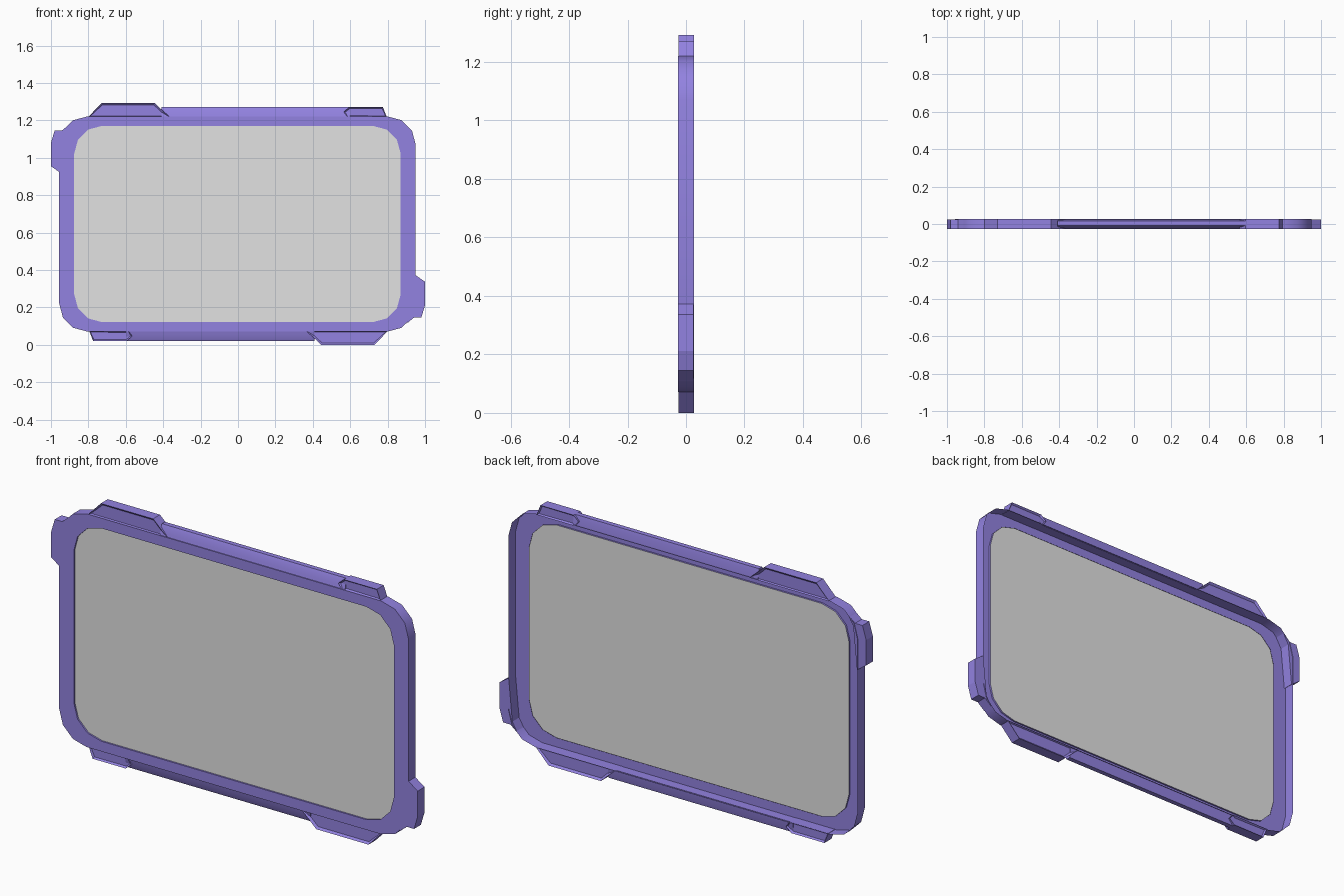
import bpy, bmesh, math
from mathutils import Matrix

cube = bpy.data.objects.get("Cube")
if cube:
    bpy.data.objects.remove(cube, do_unlink=True)

MID_Z = 0.646            # height of the half-turn symmetry centre
FRONT, BACK = -0.028, 0.028
FRAME_X = -0.003


def material(name, rgb):
    mat = bpy.data.materials.new(name)
    color = (*rgb, 1)
    mat.diffuse_color = color
    mat.use_nodes = True
    mat.node_tree.nodes["Principled BSDF"].inputs["Base Color"].default_value = color
    return mat


purple = material("purple plastic", (0.29, 0.225, 0.75))
grey = material("light grey", (0.76, 0.76, 0.76))


def finish(bm, name, mat, turned=False, smooth=True):
    if turned:           # half turn about the y axis through the centre
        centre = Matrix.Translation((0, 0, MID_Z))
        bm.transform(centre @ Matrix.Rotation(math.pi, 4, 'Y') @ centre.inverted())
    mesh = bpy.data.meshes.new(name)
    bm.to_mesh(mesh)
    bm.free()
    obj = bpy.data.objects.new(name, mesh)
    bpy.context.collection.objects.link(obj)
    mesh.materials.append(mat)
    if smooth:
        bpy.ops.object.select_all(action='DESELECT')
        obj.select_set(True)
        bpy.context.view_layer.objects.active = obj
        bpy.ops.object.shade_smooth_by_angle(angle=math.radians(40))
    return obj


def rounded_loop(bm, half_x, half_z, y, radius=0.15, steps=3):
    verts = []
    for corner in range(4):
        sx = 1 if corner in (0, 3) else -1
        sz = 1 if corner < 2 else -1
        for i in range(steps + 1):
            a = math.pi / 2 * (corner + i / steps)
            x = sx * (half_x - radius) + radius * math.cos(a)
            z = sz * (half_z - radius) + radius * math.sin(a)
            verts.append(bm.verts.new((FRAME_X + x, y, MID_Z + z)))
    return verts


def bridge(bm, a, b):
    for i in range(len(a)):
        j = (i + 1) % len(a)
        bm.faces.new((a[i], a[j], b[j], b[i]))


def prism(points, y0, y1):
    bm = bmesh.new()
    front = [bm.verts.new((x, y0, z)) for x, z in points]
    back = [bm.verts.new((x, y1, z)) for x, z in points]
    caps = [bm.faces.new(front), bm.faces.new(back)]
    bridge(bm, front, back)
    bmesh.ops.recalc_face_normals(bm, faces=bm.faces)
    return bm, caps


# Frame: thin outer wall, front plate and short inner lip, open at the back
bm = bmesh.new()
loops = [rounded_loop(bm, 0.953, 0.575, BACK),
         rounded_loop(bm, 0.953, 0.575, FRONT),
         rounded_loop(bm, 0.873, 0.525, FRONT),
         rounded_loop(bm, 0.873, 0.525, FRONT + 0.009)]
for a, b in zip(loops, loops[1:]):
    bridge(bm, a, b)
bmesh.ops.recalc_face_normals(bm, faces=bm.faces)
if max(bm.faces, key=lambda f: f.calc_area()).normal.z < 0:
    pass
plate = next(f for f in bm.faces if all(abs(v.co.y - FRONT) < 1e-5 for v in f.verts))
if plate.normal.y > 0:
    bmesh.ops.reverse_faces(bm, faces=bm.faces)
finish(bm, "frame", purple)

# Screen panel set just behind the front plate
bm = bmesh.new()
bm.faces.new(rounded_loop(bm, 0.873, 0.525, FRONT + 0.008))
if bm.faces[:] and next(iter(bm.faces)).normal.y > 0:
    bmesh.ops.reverse_faces(bm, faces=bm.faces)
finish(bm, "screen", grey, smooth=False)

large_clip = [(-0.80, 1.219), (-0.73, 1.292), (-0.445, 1.292), (-0.40, 1.25), (-0.365, 1.219)]
small_clip = [(0.585, 1.219), (0.565, 1.245), (0.595, 1.271), (0.775, 1.271), (0.795, 1.219)]
side_tab = [(-0.95, 0.92), (-1.0, 0.955), (-1.0, 1.08), (-0.98, 1.147),
            (-0.94, 1.147), (-0.90, 1.18), (-0.93, 1.13)]
bar_profile = [(FRONT + 0.004, 1.219), (-0.02, 1.235), (-0.014, 1.258), (-0.008, 1.271),
               (0.016, 1.271), (0.020, 1.255), (0.024, 1.219)]

for turned, where in ((False, "top"), (True, "bottom")):
    # Clips with recessed faces
    for label, outline, rim in (("large", large_clip, 0.011), ("small", small_clip, 0.008)):
        bm, caps = prism(outline, FRONT + 0.002, BACK)
        bmesh.ops.inset_individual(bm, faces=caps, thickness=rim, depth=-0.009)
        finish(bm, f"{where}_{label}_clip", purple, turned, smooth=False)

    # Rounded rail between the clips
    bm = bmesh.new()
    ends = [[bm.verts.new((x, y, z)) for y, z in bar_profile] for x in (-0.41, 0.60)]
    bridge(bm, *ends)
    for end in ends:
        bm.faces.new(end)
    bmesh.ops.recalc_face_normals(bm, faces=bm.faces)
    finish(bm, f"{where}_rail", purple, turned)

    # Side tab flush with the front plate
    bm, caps = prism(side_tab, FRONT, BACK - 0.003)
    side = "left" if turned else "right"
    finish(bm, f"{side}_side_tab", purple, turned, smooth=False)
